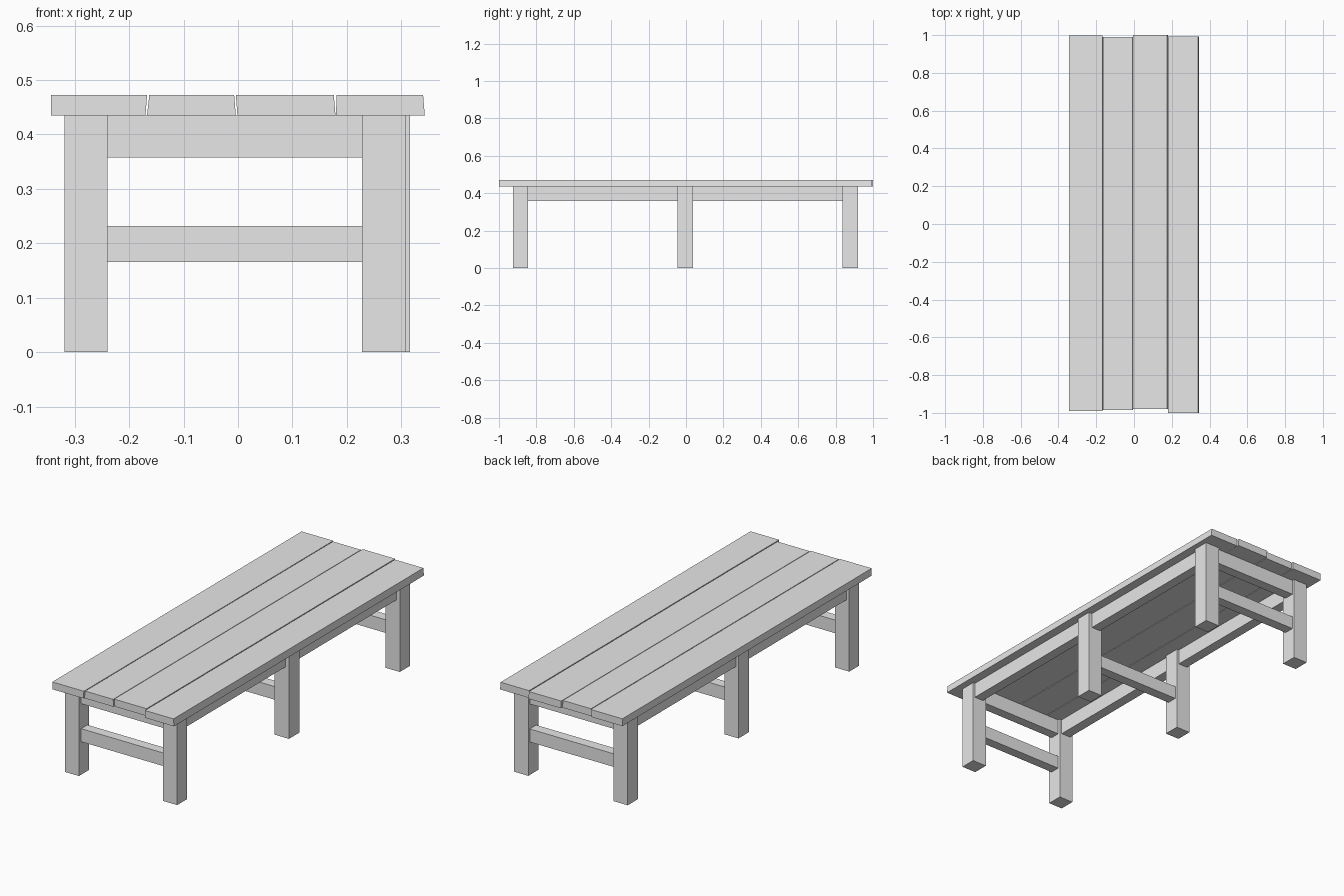
import bpy
import bmesh

cube = bpy.data.objects.get("Cube")
if cube:
    bpy.data.objects.remove(cube, do_unlink=True)

grey = bpy.data.materials.new("plain_grey")
grey.use_nodes = True
colour = (0.8, 0.8, 0.8, 1)
grey.diffuse_color = colour
grey.node_tree.nodes["Principled BSDF"].inputs["Base Color"].default_value = colour


def beam(name, x, y, z, flare=(0, 0)):
    """Box from (min, max) ranges; flare moves the lower left and right edges."""
    bm = bmesh.new()
    bmesh.ops.create_cube(bm, size=1)
    for v in bm.verts:
        right, back, top = (c > 0 for c in v.co)
        v.co = (x[right] + (0 if top else flare[right]), y[back], z[top])
    mesh = bpy.data.meshes.new(name)
    bm.to_mesh(mesh)
    bm.free()
    mesh.materials.append(grey)
    obj = bpy.data.objects.new(name, mesh)
    bpy.context.collection.objects.link(obj)
    return obj


TOP, UNDER, APRON = 0.472, 0.435, 0.358

# Table top: four slightly uneven planks with bevelled joints
planks = [
    ((-0.343, -0.167), (-0.990, 0.997), (0, -0.003)),
    ((-0.163, -0.007), (-0.985, 0.990), (-0.004, 0.003)),
    ((-0.004, 0.176), (-0.980, 1.000), (0.003, 0.003)),
    ((0.181, 0.340), (-1.000, 0.992), (-0.001, 0.003)),
]
for i, (x, y, flare) in enumerate(planks):
    beam(f"plank_{i + 1}", x, y, (UNDER, TOP), flare)

# Three pairs of legs, each joined by a low stretcher
rows = {
    "front": ((-0.925, -0.845), 0.228),
    "middle": ((-0.045, 0.037), 0.236),
    "back": ((0.838, 0.920), 0.236),
}
for row, (y, inner) in rows.items():
    beam(f"{row}_right_leg", (-0.319, -0.240), y, (0, UNDER))
    beam(f"{row}_left_leg", (inner, inner + 0.08), y, (0, UNDER))
    cross = (y[0] + 0.018, y[1] - 0.012)
    beam(f"{row}_stretcher", (-0.24, inner), cross, (0.166, 0.232))
    if row != "middle":
        beam(f"{row}_apron", (-0.24, inner), cross, (APRON, UNDER))

# Long side rails between the legs
for side, x in (("right", (-0.304, -0.252)), ("left", (0.246, 0.297))):
    beam(f"{side}_front_rail", x, (-0.845, -0.045), (APRON, UNDER))
    beam(f"{side}_back_rail", x, (0.037, 0.838), (APRON, UNDER))
